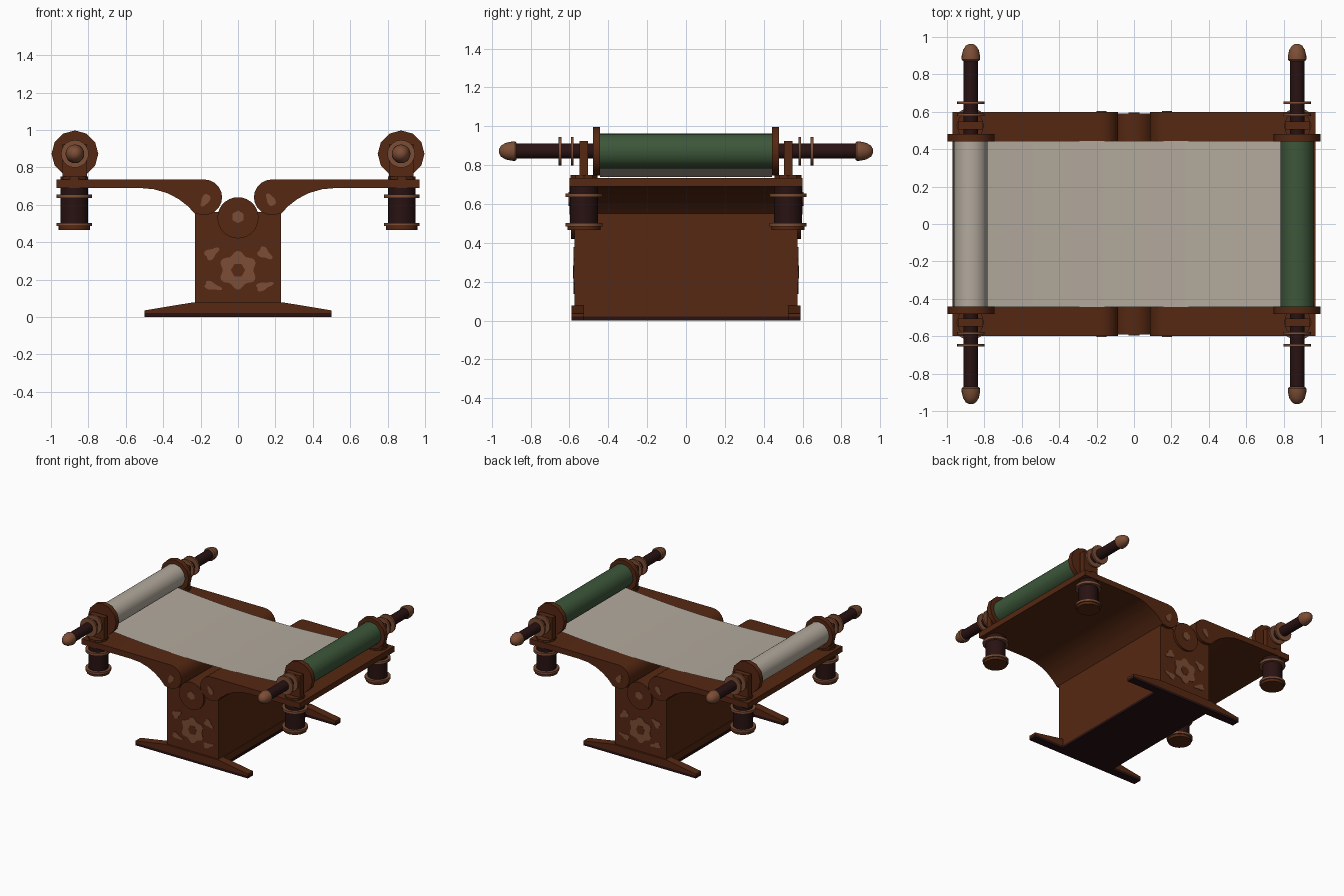
import bpy, bmesh, math
from mathutils import Vector

if "Cube" in bpy.data.objects:
    bpy.data.objects.remove(bpy.data.objects["Cube"])


def mat(name, r, g, b):
    m = bpy.data.materials.new(name)
    m.diffuse_color = (r, g, b, 1)
    m.use_nodes = True
    m.node_tree.nodes["Principled BSDF"].inputs["Base Color"].default_value = m.diffuse_color
    return m


WOOD = mat("brown wood", 0.092, 0.021, 0.006)
DARK = mat("dark wood", 0.022, 0.006, 0.006)
PALE = mat("pale wood", 0.20, 0.075, 0.036)
PAPER = mat("paper", 0.45, 0.40, 0.335)
GREEN = mat("green cloth", 0.046, 0.095, 0.042)


def finish(bm, name, material, smooth=True, closed=True):
    if closed:
        bmesh.ops.recalc_face_normals(bm, faces=bm.faces)
    me = bpy.data.meshes.new(name)
    bm.to_mesh(me)
    bm.free()
    ob = bpy.data.objects.new(name, me)
    bpy.context.collection.objects.link(ob)
    me.materials.append(material)
    if smooth:
        bpy.context.view_layer.objects.active = ob
        bpy.ops.object.select_all(action='DESELECT')
        ob.select_set(True)
        bpy.ops.object.shade_smooth_by_angle(angle=math.radians(32))
    return ob


def extrude(name, pts, y0, y1, material, smooth=True):
    """Closed x-z outline pushed along y."""
    bm = bmesh.new()
    f = bm.faces.new([bm.verts.new((x, y0, z)) for x, z in pts])
    geo = bmesh.ops.extrude_face_region(bm, geom=[f])["geom"]
    vs = [g for g in geo if isinstance(g, bmesh.types.BMVert)]
    bmesh.ops.translate(bm, verts=vs, vec=(0, y1 - y0, 0))
    return finish(bm, name, material, smooth)


def box(name, x0, x1, y0, y1, z0, z1, material):
    return extrude(name, [(x0, z0), (x1, z0), (x1, z1), (x0, z1)], y0, y1, material, False)


def lathe(name, prof, origin, axis, material, n=20):
    """Turned part: (radius, height) pairs around an axis."""
    bm = bmesh.new()
    o, a = Vector(origin), Vector(axis)
    u = Vector((1, 0, 0))
    v = a.cross(u)
    rings = []
    for r, h in prof:
        rings.append([bm.verts.new(o + a * h + (u * math.cos(t) + v * math.sin(t)) * r)
                      for t in (2 * math.pi * i / n for i in range(n))])
    for p, q in zip(rings, rings[1:]):
        for i in range(n):
            j = (i + 1) % n
            bm.faces.new((p[i], p[j], q[j], q[i]))
    bm.faces.new(rings[0])
    bm.faces.new(rings[-1])
    return finish(bm, name, material)


def disc(name, r, h0, h1, origin, axis, material, n=20):
    return lathe(name, [(r, h0), (r, h1)], origin, axis, material, n)


def blob(cx, cz, rx, rz, tilt=0.0, lobes=0, wave=0.0, n=24):
    """Lobed oval outline for the painted ornaments."""
    pts = []
    for i in range(n):
        t = 2 * math.pi * i / n
        k = 1 + wave * math.cos(lobes * t)
        x, z = rx * k * math.cos(t), rz * k * math.sin(t)
        pts.append((cx + x * math.cos(tilt) - z * math.sin(tilt),
                    cz + x * math.sin(tilt) + z * math.cos(tilt)))
    return pts


# pedestal and plinth
box("pedestal", -0.23, 0.23, -0.575, 0.575, 0.02, 0.56, WOOD)
box("plinth", -0.235, 0.235, -0.58, 0.58, 0.02, 0.075, WOOD)
box("plinth_base", -0.24, 0.24, -0.53, 0.53, 0.0, 0.02, DARK)
disc("centre_roll", 0.11, -0.592, 0.592, (0, 0, 0.53), (0, 1, 0), WOOD, 28)

# curved arms that carry the table top
for sx in (-1, 1):
    pts = [(0.97, 0.69), (0.97, 0.735)]
    pts += [(0.18 + 0.095 * math.cos(a), 0.64 + 0.095 * math.sin(a))
            for a in (math.radians(90 + 18 * i) for i in range(11))]
    pts += [(0.23, 0.552), (0.27, 0.594), (0.32, 0.632), (0.38, 0.663),
            (0.45, 0.683), (0.53, 0.69)]
    extrude("table_arm", [(sx * x, z) for x, z in pts], -0.6, 0.6, WOOD)

for sy in (-1, 1):
    # feet
    foot = [(-0.5, 0.02), (0.5, 0.02), (0.5, 0.035), (0.24, 0.078), (-0.24, 0.078), (-0.5, 0.035)]
    extrude("foot", foot, sy * 0.525, sy * 0.59, WOOD, False)
    box("foot_sole", -0.5, 0.5, sy * 0.525, sy * 0.59, 0, 0.02, DARK)

    # flower and leaf ornaments on the end faces
    ya, yb = sy * 0.574, sy * 0.579
    extrude("flower", blob(0, 0.25, 0.093, 0.093, 0.52, 6, 0.12, 48), ya, yb, PALE, False)
    extrude("flower_heart", blob(0, 0.25, 0.038, 0.038, 0, 0, 0, 6), ya, sy * 0.581, WOOD, False)
    extrude("roll_stud", blob(0, 0.535, 0.034, 0.034, 0.52, 0, 0, 6),
            sy * 0.59, sy * 0.597, PALE, False)
    for sx in (-1, 1):
        extrude("upper_leaf", blob(sx * 0.142, 0.34, 0.04, 0.026, sx * -0.6, 3, 0.25),
                ya, yb, PALE, False)
        extrude("lower_leaf", blob(sx * 0.138, 0.165, 0.045, 0.02, sx * 0.3, 3, 0.25),
                ya, yb, PALE, False)
        extrude("arm_leaf", blob(sx * 0.175, 0.625, 0.036, 0.021, sx * 2.1, 3, 0.12),
                sy * 0.599, sy * 0.604, PALE, False)

        # hanging corner post with rings
        base = (sx * 0.875, sy * 0.525, 0)
        up = (0, 0, 1)
        disc("corner_post", 0.073, 0.485, 0.692, base, up, DARK)
        disc("post_upper_ring", 0.095, 0.635, 0.655, base, up, PALE)
        disc("post_lower_ring", 0.095, 0.485, 0.503, base, up, PALE)
        disc("post_cap", 0.085, 0.465, 0.486, base, up, WOOD)
        disc("post_top", 0.074, 0.73, 0.75, base, up, WOOD, 10)

        # bracket, end disc, spindle and finial of each roller
        ax = (0, sy, 0)
        c = (sx * 0.872, 0, 0.872)
        x = c[0]
        box("roller_bracket", x - 0.065, x + 0.065, sy * 0.505, sy * 0.548, 0.73, 0.925, WOOD)
        disc("end_disc", 0.125, 0.442, 0.48, c, ax, WOOD, 12)
        disc("spindle", 0.039, 0.44, 0.89, c, ax, DARK)
        disc("spindle_inner_ring", 0.074, 0.578, 0.592, c, ax, PALE)
        disc("spindle_outer_ring", 0.074, 0.642, 0.656, c, ax, PALE)
        lathe("finial", [(0.043, 0.872), (0.05, 0.88), (0.049, 0.90), (0.042, 0.93),
                         (0.028, 0.953), (0.01, 0.963)], c, ax, PALE)

# paper roll on the left, cloth roll on the right
disc("paper_roll", 0.09, -0.443, 0.443, (-0.872, 0, 0.872), (0, 1, 0), PAPER, 32)
disc("cloth_roll", 0.09, -0.443, 0.443, (0.872, 0, 0.872), (0, 1, 0), GREEN, 32)

# thin sagging sheet between the rolls
bm = bmesh.new()
rows = []
for i in range(25):
    x = -0.872 + 1.744 * i / 24
    z = 0.738 + 0.045 * (x / 0.872) ** 2
    rows.append((bm.verts.new((x, -0.443, z)), bm.verts.new((x, 0.443, z))))
for (a, b), (c, d) in zip(rows, rows[1:]):
    bm.faces.new((a, c, d, b))
finish(bm, "paper_sheet", PAPER, True, False)
